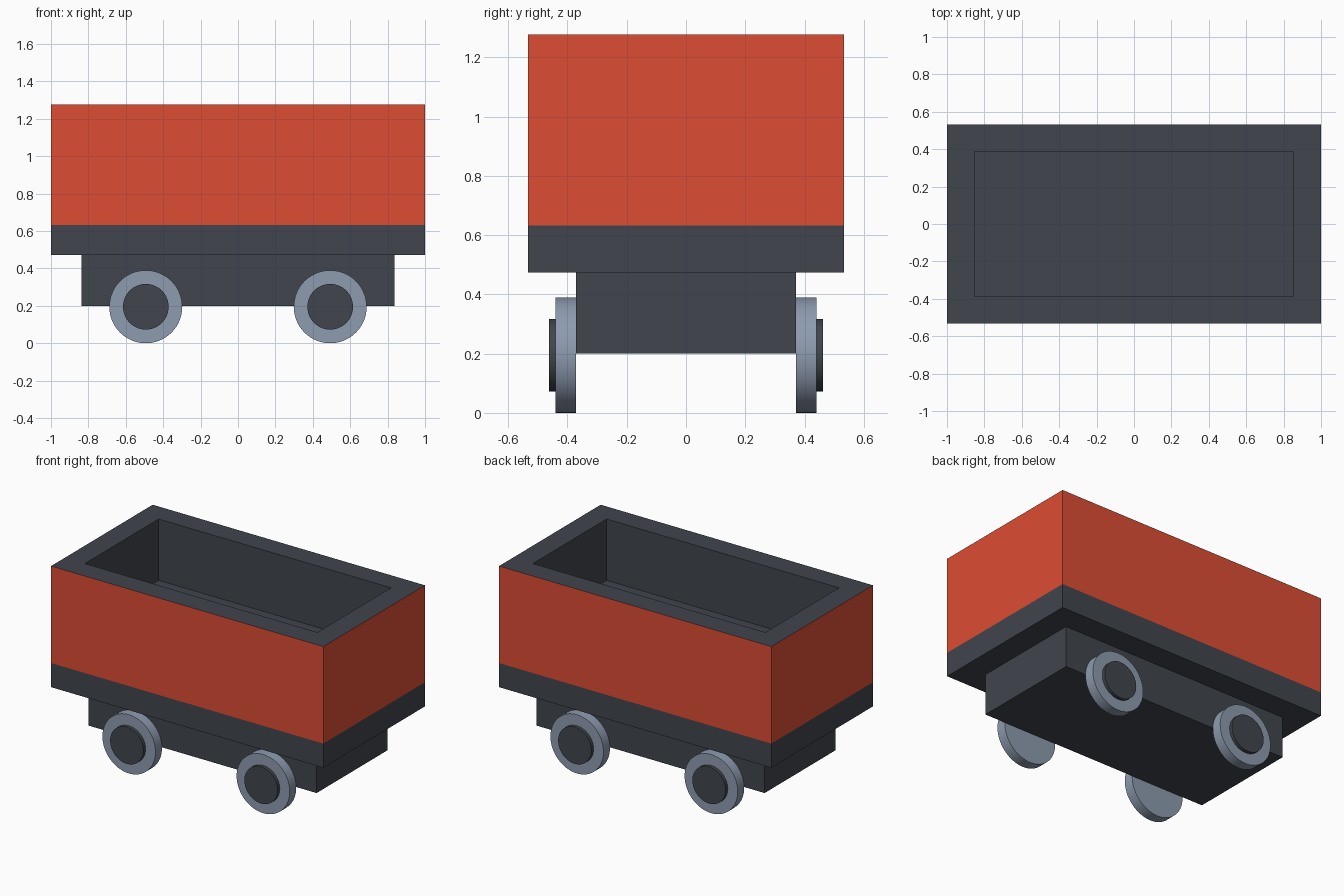
import bpy, bmesh, math
from mathutils import Matrix

if "Cube" in bpy.data.objects:
    bpy.data.objects.remove(bpy.data.objects["Cube"])


def material(name, color):
    m = bpy.data.materials.new(name)
    m.diffuse_color = (*color, 1)
    m.use_nodes = True
    m.node_tree.nodes["Principled BSDF"].inputs["Base Color"].default_value = m.diffuse_color
    return m


RED = material("red_paint", (0.72, 0.075, 0.035))
DARK = material("dark_slate", (0.052, 0.06, 0.073))
STEEL = material("blue_steel", (0.27, 0.33, 0.43))


def add_object(name, bm, *mats):
    mesh = bpy.data.meshes.new(name)
    bm.to_mesh(mesh)
    bm.free()
    for m in mats:
        mesh.materials.append(m)
    ob = bpy.data.objects.new(name, mesh)
    bpy.context.collection.objects.link(ob)
    return ob


def box(hx, hy, z0, z1):
    bm = bmesh.new()
    mat = Matrix.Translation((0, 0, (z0 + z1) / 2)) @ Matrix.Diagonal((2 * hx, 2 * hy, z1 - z0, 1))
    bmesh.ops.create_cube(bm, size=1, matrix=mat)
    bm.normal_update()
    return bm


def disc(name, x, y0, y1, radius, mat):
    bm = bmesh.new()
    place = Matrix.Translation((x, (y0 + y1) / 2, 0.197)) @ Matrix.Rotation(math.pi / 2, 4, 'X')
    bmesh.ops.create_cone(bm, cap_ends=True, segments=64, radius1=radius, radius2=radius,
                          depth=abs(y1 - y0), matrix=place)
    ob = add_object(name, bm, mat)
    bpy.ops.object.select_all(action='DESELECT')
    ob.select_set(True)
    bpy.context.view_layer.objects.active = ob
    bpy.ops.object.shade_smooth_by_angle(angle=math.radians(40))


# Open tub: dark base band, red walls raised from it, then a sunken dark hold
bm = box(1.0, 0.533, 0.473, 0.633)
top = max(bm.faces, key=lambda f: f.calc_center_median().z)
top = bmesh.ops.extrude_discrete_faces(bm, faces=[top])["faces"][0]
for v in top.verts:
    v.co.z = 1.277
bmesh.ops.remove_doubles(bm, verts=bm.verts[:], dist=1e-5)
bm.normal_update()
for f in bm.faces:
    if f.calc_center_median().z > 0.7 and abs(f.normal.z) < 0.5:
        f.material_index = 1
bmesh.ops.inset_region(bm, faces=[top], thickness=0.146, use_even_offset=True)
hold = bmesh.ops.extrude_discrete_faces(bm, faces=[top])["faces"][0]
for v in hold.verts:
    v.co.z = 0.87
bmesh.ops.recalc_face_normals(bm, faces=bm.faces[:])
add_object("tub", bm, DARK, RED)

# Chassis block
add_object("chassis", box(0.838, 0.372, 0.2, 0.473), DARK)

# Four wheels with raised hubs
for end, x in (("left", -0.493), ("right", 0.493)):
    for side, s in (("front", -1), ("back", 1)):
        disc(f"{side}_{end}_wheel", x, s * 0.372, s * 0.44, 0.195, STEEL)
        disc(f"{side}_{end}_hub", x, s * 0.42, s * 0.463, 0.122, DARK)

# Rest the wheels exactly on the ground
for ob in bpy.context.collection.objects:
    if ob.name.endswith(("wheel", "hub")):
        ob.location.z = -0.002
    else:
        ob.location.z = 0
